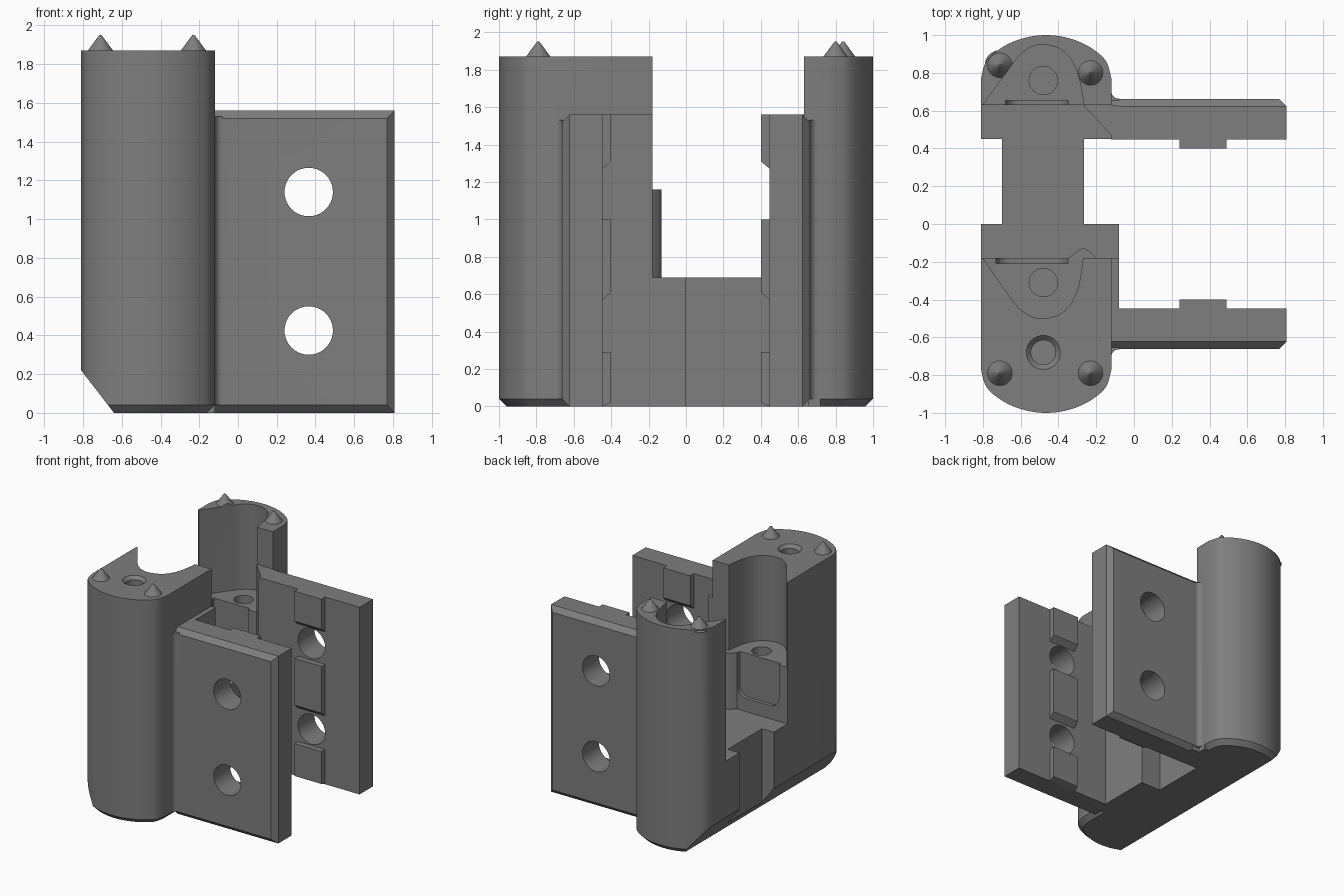
import bpy, bmesh, math
from mathutils import Vector

if "Cube" in bpy.data.objects:
    bpy.data.objects.remove(bpy.data.objects["Cube"])

grey = bpy.data.materials.new("dark_grey")
grey.diffuse_color = (0.21, 0.21, 0.21, 1)
grey.use_nodes = True
grey.node_tree.nodes["Principled BSDF"].inputs["Base Color"].default_value = grey.diffuse_color


def new_object(name, bm):
    bmesh.ops.recalc_face_normals(bm, faces=bm.faces[:])
    mesh = bpy.data.meshes.new(name)
    bm.to_mesh(mesh)
    bm.free()
    mesh.materials.append(grey)
    ob = bpy.data.objects.new(name, mesh)
    bpy.context.collection.objects.link(ob)
    return ob


def prism(name, pts, lo, hi, axis="z", chamfer=0, pick=None):
    """Extrude a 2D outline along an axis; bevel the edges whose two ends satisfy pick."""
    place = {"x": lambda a, b, t: (t, a, b),
             "y": lambda a, b, t: (a, t, b),
             "z": lambda a, b, t: (a, b, t)}[axis]
    bm = bmesh.new()
    face = bm.faces.new([bm.verts.new(place(a, b, lo)) for a, b in pts])
    ext = bmesh.ops.extrude_face_region(bm, geom=[face])
    verts = [g for g in ext["geom"] if isinstance(g, bmesh.types.BMVert)]
    bmesh.ops.translate(bm, verts=verts, vec=Vector(place(0, 0, hi - lo)))
    bmesh.ops.recalc_face_normals(bm, faces=bm.faces[:])
    if chamfer:
        edges = [e for e in bm.edges if pick(e.verts[0].co, e.verts[1].co)]
        bmesh.ops.bevel(bm, geom=edges, offset=chamfer, segments=1, affect="EDGES")
    return new_object(name, bm)


def box(name, x0, x1, y0, y1, z0, z1, **kw):
    return prism(name, [(x0, y0), (x1, y0), (x1, y1), (x0, y1)], z0, z1, **kw)


def circle(x, y, r, n=40):
    return [(x + r * math.cos(2 * math.pi * i / n), y + r * math.sin(2 * math.pi * i / n))
            for i in range(n)]


def cone(name, x, y, z0, z1, r0, r1):
    bm = bmesh.new()
    bmesh.ops.create_cone(bm, cap_ends=True, segments=32, radius1=r0, radius2=r1, depth=z1 - z0)
    bmesh.ops.translate(bm, verts=bm.verts[:], vec=(x, y, (z0 + z1) / 2))
    return new_object(name, bm)


def smooth_curve(p, n=6):
    """Catmull-Rom curve through the points."""
    q = [p[0]] + p + [p[-1]]
    out = []
    for i in range(1, len(q) - 2):
        a, b, c, d = (Vector(v) for v in q[i - 1:i + 3])
        for k in range(n):
            t = k / n
            v = 0.5 * (2 * b + (c - a) * t + (2 * a - 5 * b + 4 * c - d) * t * t
                       + (3 * b - a - 3 * c + d) * t ** 3)
            out.append((v.x, v.y))
    return out + [p[-1]]


def combine(target, others, operation):
    for other in others:
        mod = target.modifiers.new("join", "BOOLEAN")
        mod.operation, mod.object, mod.solver = operation, other, "EXACT"
        bpy.context.view_layer.objects.active = target
        bpy.ops.object.modifier_apply(modifier=mod.name)
        bpy.data.objects.remove(other, do_unlink=True)


X0, X1, TOP, WING = -0.81, -0.12, 1.87, 1.56
nose = smooth_curve([(X0, 0.77), (-0.78, 0.865), (-0.69, 0.94), (-0.58, 0.985), (-0.465, 1.0),
                     (-0.35, 0.985), (-0.24, 0.94), (-0.15, 0.865), (X1, 0.77)])


def column(name, side, inner):
    pts = [(X0, inner)] + [(x, side * y) for x, y in nose] + [(X1, inner)]
    return prism(name, pts, 0, TOP, chamfer=0.04, pick=lambda a, b: a.z < 0.01 and b.z < 0.01
                 and max(abs(a.y), abs(b.y)) > abs(inner) + 0.01)


# Columns, lower blocks and bridge
body = column("bracket_body", -1, -0.18)
parts = [column("rear_column", 1, 0.63),
         box("front_block", X0, -0.08, -0.30, 0, 0, 0.69),
         box("front_side_slab", -0.22, -0.08, -0.55, -0.18, 0, WING),
         box("bridge", -0.70, -0.265, -0.1, 0.55, 0, 0.69),
         box("rear_block", X0, X1, 0.45, 0.72, 0, 0.69),
         prism("rear_web", [(-0.27, 0.63), (-0.12, 0.47), (-0.05, 0.47), (-0.05, 0.655),
                            (-0.27, 0.655)], 0, WING - 0.04)]
parts.append(prism("rear_web_top", [(-0.27, 0.63), (-0.12, 0.47), (-0.05, 0.47), (-0.05, 0.62),
                                    (-0.2, 0.64)], 1, WING))
parts.append(prism("locating_rib", smooth_curve([(-0.345, -0.18), (-0.31, -0.15), (-0.27, -0.13),
                                                 (-0.235, -0.145), (-0.20, -0.18)])
                   + [(-0.20, -0.25), (-0.345, -0.25)], 0.6, 1.16))

for s in (-1, 1):
    # Wing plate with chamfered outer edges, and its fillet against the column
    inner, outer = s * 0.447, s * 0.663
    parts.append(box("wing", -0.122, 0.808, min(inner, outer), max(inner, outer), 0, WING,
                     chamfer=0.04, pick=lambda a, b: abs(a.y) > 0.6 and abs(b.y) > 0.6
                     and max(a.x, b.x) > 0.5))
    arc = [(-0.08 - 0.04 * math.sin(t), s * (0.703 - 0.04 * math.cos(t)))
           for t in (i * math.pi / 12 for i in range(7))]
    parts.append(prism("wing_fillet", arc + [(-0.16, s * 0.703), (-0.16, s * 0.6),
                                             (-0.08, s * 0.6)], 0.04, WING - 0.03))
    # Three inner ridges
    for z0, z1, c in ((0, 0.29, 0.02), (0.57, 1.0, 0.04), (1.27, WING, 0.04)):
        parts.append(prism("ridge", [(s * 0.48, z0), (s * 0.447, z0), (s * 0.40, z0 + c),
                                     (s * 0.40, z1), (s * 0.48, z1)], 0.24, 0.49, axis="x"))

# Pointed pins on the column tops
for x, y in ((-0.71, -0.79), (-0.23, -0.79), (-0.71, 0.84), (-0.23, 0.80)):
    parts.append(cone("pin", x, y, TOP - 0.02, 1.95, 0.08, 0.006))
combine(body, parts, "UNION")

# Pockets, bores, wing holes, recesses and the sloped lower edge
front_pocket = [(-0.80, -0.18), (-0.64, -0.41)] + smooth_curve(
    [(-0.61, -0.445), (-0.55, -0.487), (-0.48, -0.50), (-0.40, -0.48), (-0.34, -0.43),
     (-0.30, -0.35), (-0.28, -0.26), (-0.27, -0.18)]) + [(-0.27, -0.1), (-0.80, -0.1)]
rear_pocket = [(-0.80, 0.63), (-0.64, 0.85)] + smooth_curve(
    [(-0.61, 0.89), (-0.55, 0.935), (-0.48, 0.95), (-0.40, 0.93), (-0.34, 0.88),
     (-0.30, 0.80), (-0.28, 0.72), (-0.265, 0.63)]) + [(-0.265, 0.5), (-0.80, 0.5)]


def recess(x0, x1, y0, y1):
    corner = [(x1 - 0.08 + 0.08 * math.sin(t), 0.88 - 0.08 * math.cos(t))
              for t in (i * math.pi / 12 for i in range(7))]
    left = [(x0 + x1 - x, z) for x, z in reversed(corner)]
    return prism("recess_cutter", left + corner + [(x1, 1.2), (x0, 1.2)], y0, y1, axis="y")


cutters = [prism("front_pocket_cutter", front_pocket, 1.16, 2.1),
           prism("rear_pocket_cutter", rear_pocket, 1.16, 2.1),
           prism("front_bore_cutter", circle(-0.48, -0.31, 0.075), 0.75, 1.3),
           prism("rear_bore_cutter", circle(-0.48, 0.76, 0.075), 0.75, 1.3),
           prism("top_bore_cutter", circle(-0.48, -0.68, 0.065), 1.3, 2.0),
           cone("countersink_cutter", -0.48, -0.68, TOP - 0.03, TOP + 0.01, 0.06, 0.10),
           recess(-0.73, -0.35, -0.21, -0.17),
           recess(-0.68, -0.35, 0.60, 0.655),
           prism("slope_cutter", [(-0.9, 0.337), (-0.563, -0.1), (-0.9, -0.1)], -1.1, 1.1,
                 axis="y")]
for z in (0.425, 1.14):
    cutters.append(prism("wing_hole_cutter", circle(0.365, z, 0.125), -0.9, 0.9, axis="y"))
combine(body, cutters, "DIFFERENCE")

bpy.ops.object.select_all(action="DESELECT")
body.select_set(True)
bpy.context.view_layer.objects.active = body
bpy.ops.object.shade_smooth_by_angle(angle=math.radians(30))
